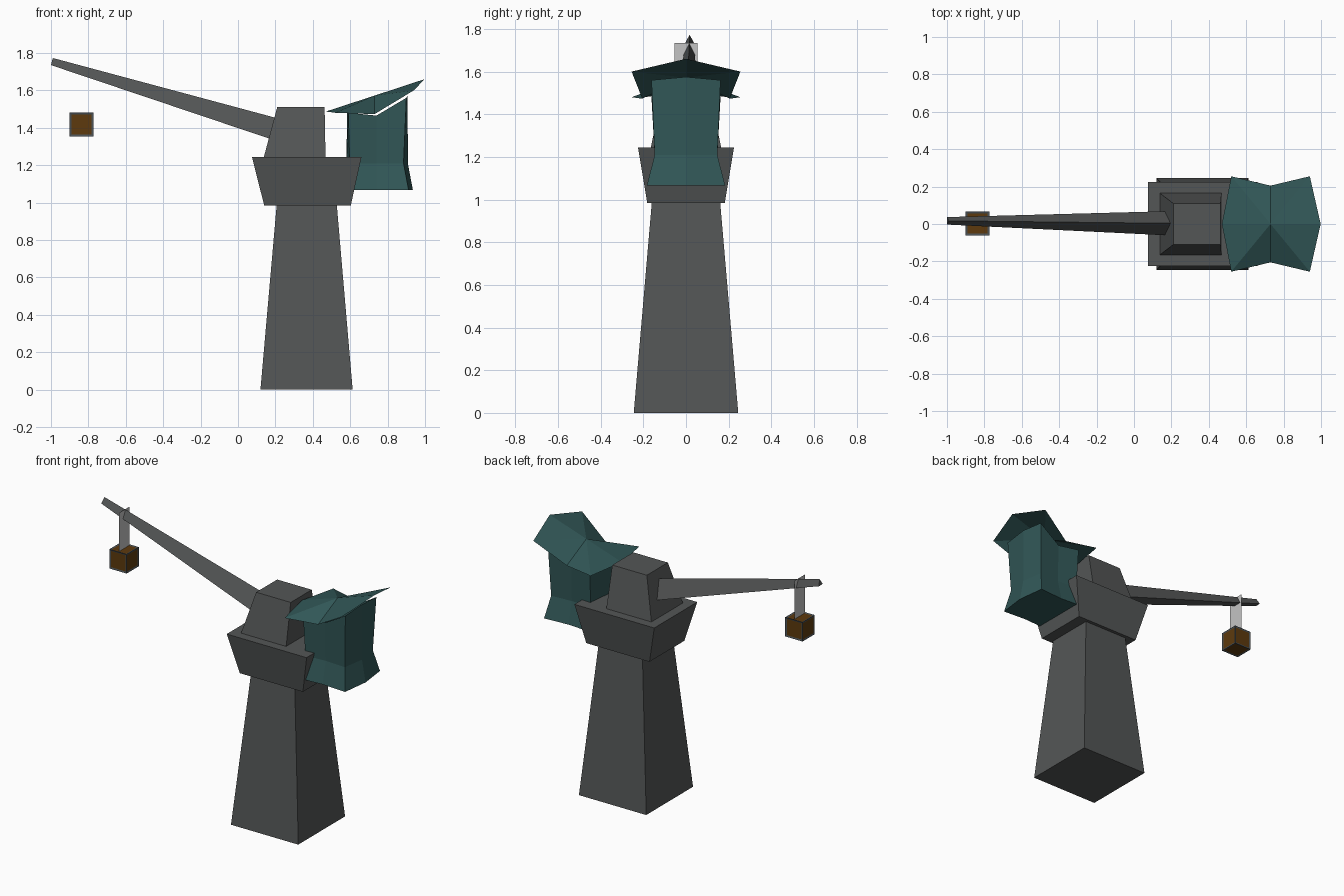
import bpy, bmesh

if "Cube" in bpy.data.objects:
    bpy.data.objects.remove(bpy.data.objects["Cube"])


def material(name, rgb):
    m = bpy.data.materials.new(name)
    m.diffuse_color = (*rgb, 1)
    m.use_nodes = True
    m.node_tree.nodes["Principled BSDF"].inputs["Base Color"].default_value = m.diffuse_color
    return m


STONE = material("dark stone", (0.087, 0.092, 0.092))
TEAL = material("teal cloth", (0.031, 0.095, 0.095))
ROPE = material("pale rope", (0.55, 0.55, 0.55))
IRON = material("lantern iron", (0.07, 0.085, 0.095))
AMBER = material("amber glass", (0.11, 0.042, 0.004))


def make(name, verts, faces, *mats, fix=True):
    bm = bmesh.new()
    vs = [bm.verts.new(v) for v in verts]
    for f in faces:
        bm.faces.new([vs[i] for i in f])
    if fix:
        bmesh.ops.recalc_face_normals(bm, faces=bm.faces)
    me = bpy.data.meshes.new(name)
    bm.to_mesh(me)
    bm.free()
    for m in mats:
        me.materials.append(m)
    ob = bpy.data.objects.new(name, me)
    bpy.context.collection.objects.link(ob)
    return ob


def loft(name, rings, mat, cap_start=True, cap_end=True):
    """Skin a list of equally sized point rings."""
    n = len(rings[0])
    verts = [p for r in rings for p in r]
    faces = [(k * n + i, k * n + (i + 1) % n, (k + 1) * n + (i + 1) % n, (k + 1) * n + i)
             for k in range(len(rings) - 1) for i in range(n)]
    if cap_start:
        faces.append(tuple(range(n)))
    if cap_end:
        faces.append(tuple(range(len(verts) - n, len(verts))))
    return make(name, verts, faces, mat)


def rect(x0, x1, y, z):
    return [(x0, -y, z), (x1, -y, z), (x1, y, z), (x0, y, z)]


# Tower, flared platform and head block
loft("tower", [rect(0.12, 0.613, 0.245, 0), rect(0.207, 0.528, 0.16, 0.99)], STONE)
loft("platform", [rect(0.14, 0.603, 0.182, 0.985), rect(0.075, 0.66, 0.225, 1.243)], STONE)
loft("head_block", [rect(0.138, 0.468, 0.165, 1.243), rect(0.21, 0.463, 0.11, 1.512)], STONE)

# Tapered triangular boom, ridge upward
loft("boom", [[(0.165, -0.06, 1.343), (0.165, 0.068, 1.343), (0.195, 0.004, 1.455)],
              [(-1.0, -0.003, 1.735), (-1.0, 0.037, 1.735), (-0.99, 0.017, 1.773)]], STONE)

# Flat rope strip
make("rope", [(-0.835, -0.055, 1.48), (-0.835, 0.055, 1.48),
              (-0.835, 0.055, 1.735), (-0.835, -0.055, 1.735)], [(0, 1, 2, 3)], ROPE)

# Lantern cube with inset amber panes
bm = bmesh.new()
bmesh.ops.create_cube(bm, size=0.127)
bmesh.ops.translate(bm, verts=bm.verts, vec=(-0.837, 0.003, 1.417))
panes = list(bm.faces)
bmesh.ops.inset_individual(bm, faces=panes, thickness=0.014, depth=-0.003)
for f in panes:
    f.material_index = 1
me = bpy.data.meshes.new("lantern")
bm.to_mesh(me)
bm.free()
me.materials.append(IRON)
me.materials.append(AMBER)
bpy.context.collection.objects.link(bpy.data.objects.new("lantern", me))


# Hanging cabin: eight-sided rings, waisted in the middle, open under the roof
def cabin_ring(xl, xlm, xr, xrm, yc, ym, zl, zm, zr, zrm):
    return [(xl, -yc, zl), (0.74, -ym, zm), (xr, -yc, zr), (xrm, 0, zrm),
            (xr, yc, zr), (0.74, ym, zm), (xl, yc, zl), (xlm, 0, zl)]


loft("cabin", [cabin_ring(0.575, 0.555, 0.912, 0.935, 0.183, 0.172, 1.067, 1.067, 1.067, 1.067),
               cabin_ring(0.597, 0.58, 0.885, 0.908, 0.147, 0.138, 1.21, 1.21, 1.21, 1.21),
               cabin_ring(0.59, 0.583, 0.90, 0.907, 0.162, 0.145, 1.48, 1.465, 1.56, 1.575)],
     TEAL, cap_end=False)

# Swept sheet roof: three ribs of three points, fanned from the middle
ribs = [(0.52, 0.47, 0.255, 1.48, 1.487), (0.73, 0.73, 0.205, 1.473, 1.572),
        (0.94, 0.998, 0.255, 1.60, 1.66)]
pts = []
for xe, xm, y, ze, zm in ribs:
    pts += [(xe, -y, ze), (xm, 0, zm), (xe, y, ze)]
rim = [0, 3, 6, 7, 8, 5, 2, 1]
make("roof", pts, [(4, rim[i], rim[(i + 1) % 8]) for i in range(8)], TEAL, fix=False)
